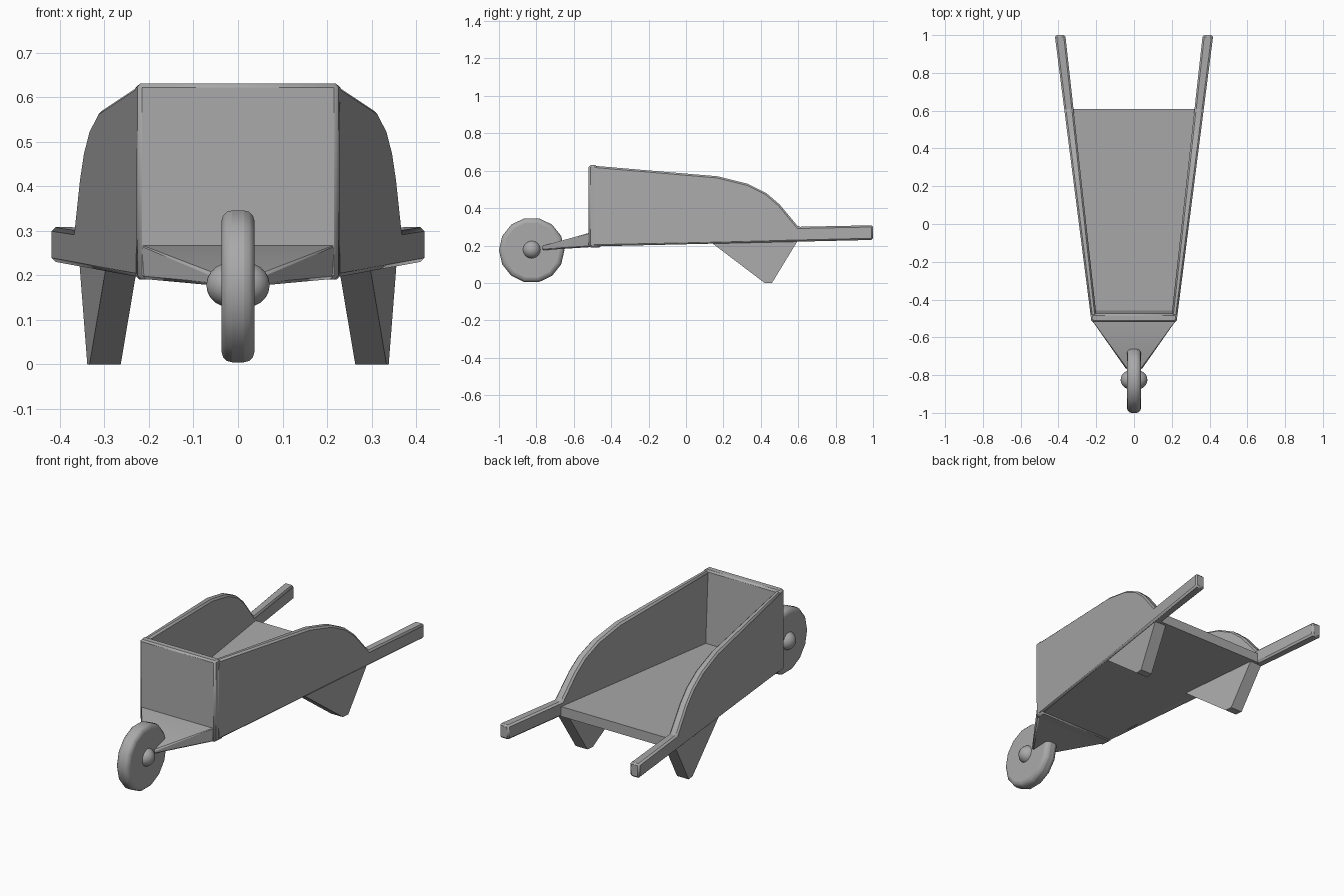
import bpy, bmesh, math

cube = bpy.data.objects.get("Cube")
if cube:
    bpy.data.objects.remove(cube)

grey = bpy.data.materials.new("plain_grey")
grey.use_nodes = True
colour = (0.4, 0.4, 0.4, 1)
grey.diffuse_color = colour
grey.node_tree.nodes["Principled BSDF"].inputs["Base Color"].default_value = colour


def finish(obj, bevel=0, segments=1):
    obj.data.materials.append(grey)
    if bevel:
        mod = obj.modifiers.new("edge_bevel", "BEVEL")
        mod.width, mod.segments = bevel, segments
        mod.limit_method = "ANGLE"
        mod.angle_limit = math.radians(40)
    for o in bpy.context.selected_objects:
        o.select_set(False)
    obj.select_set(True)
    bpy.context.view_layer.objects.active = obj
    bpy.ops.object.shade_smooth_by_angle(angle=math.radians(30))
    return obj


def slab(name, profile, x_low, x_high, bevel=0):
    """Extrude a side profile (y, z) between two x limits that vary along y."""
    bm = bmesh.new()
    low = [bm.verts.new((x_low(y), y, z)) for y, z in profile]
    high = [bm.verts.new((x_high(y), y, z)) for y, z in profile]
    bm.faces.new(low)
    bm.faces.new(high[::-1])
    for i in range(len(profile)):
        j = (i + 1) % len(profile)
        bm.faces.new((low[j], low[i], high[i], high[j]))
    bmesh.ops.recalc_face_normals(bm, faces=bm.faces)
    mesh = bpy.data.meshes.new(name)
    bm.to_mesh(mesh)
    bm.free()
    obj = bpy.data.objects.new(name, mesh)
    bpy.context.collection.objects.link(obj)
    return finish(obj, bevel)


# Plan taper shared by walls, floor and legs
def outer(y):
    return 0.225 + 0.128 * (y + 0.52)


def inner(y):
    return outer(y) - 0.03 - 0.017 * (y + 0.52)


def nose(y):
    return 0.04 + 0.74 * (y + 0.77)


wall_profile = [(-0.5, 0.195), (-0.5, 0.627), (0.17, 0.57), (0.33, 0.53),
                (0.43, 0.48), (0.5, 0.42), (0.6, 0.3), (1, 0.308), (1, 0.23)]
leg_profile = [(0.13, 0.22), (0.42, 0), (0.46, 0), (0.6, 0.23)]

# Side walls with handles, and legs, on both sides
for side, s in (("left", 1), ("right", -1)):
    slab(side + "_wall_and_handle", wall_profile,
         lambda y: s * inner(y), lambda y: s * outer(y), 0.009)
    slab(side + "_leg", leg_profile,
         lambda y: s * (outer(y) - 0.082), lambda y: s * (outer(y) - 0.012))

# Front board
slab("front_board", [(-0.52, 0.19), (-0.52, 0.63), (-0.475, 0.63), (-0.455, 0.19)],
     lambda y: -outer(min(y, -0.475)), lambda y: outer(min(y, -0.475)), 0.009)

# Floor
slab("floor", [(-0.5, 0.195), (-0.5, 0.24), (0.61, 0.275), (0.61, 0.222)],
     lambda y: 0.015 - outer(y), lambda y: outer(y) - 0.015)

# Tapered nose that holds the wheel
slab("nose", [(-0.77, 0.175), (-0.77, 0.197), (-0.515, 0.268), (-0.5, 0.268),
              (-0.5, 0.192)],
     lambda y: -nose(min(y, -0.52)), lambda y: nose(min(y, -0.52)), 0.007)

# Wheel with rounded rim
bpy.ops.mesh.primitive_cylinder_add(vertices=14, radius=0.175, depth=0.074,
                                    location=(0, -0.825, 0.175),
                                    rotation=(0, math.pi / 2, 0))
wheel = bpy.context.object
wheel.name = "wheel"
finish(wheel, 0.024, 3)

# Rounded axle caps
for side, s in (("left", 1), ("right", -1)):
    bpy.ops.mesh.primitive_uv_sphere_add(segments=16, ring_count=10, radius=0.049,
                                         location=(s * 0.022, -0.825, 0.178),
                                         rotation=(0, math.pi / 2, 0))
    bpy.context.object.name = side + "_axle_cap"
    finish(bpy.context.object)
